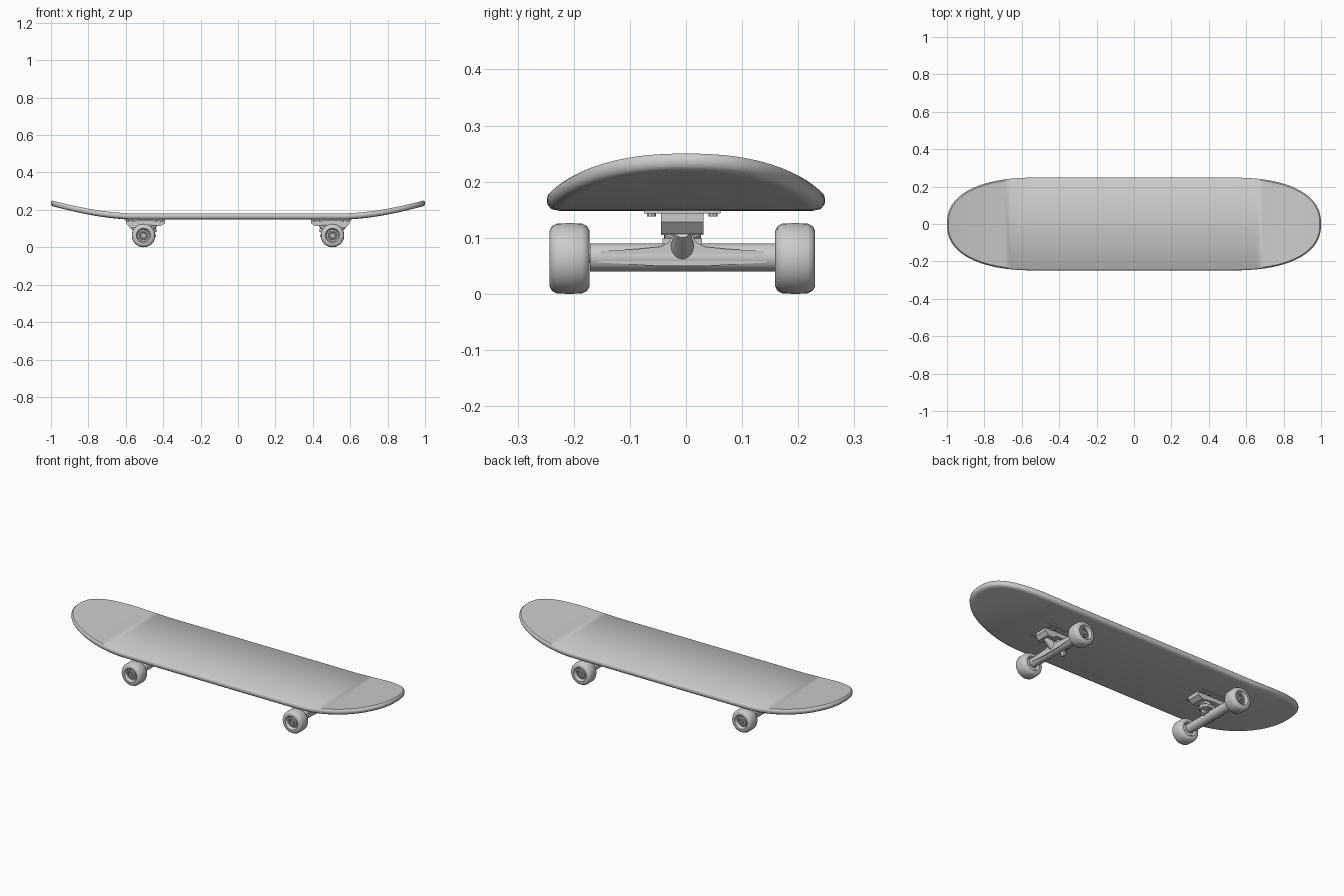
import bpy, bmesh, math
from mathutils import Vector

if "Cube" in bpy.data.objects:
    bpy.data.objects.remove(bpy.data.objects["Cube"])

CY = -0.0065      # trucks sit slightly off the deck centre line
TX, AZ = 0.505, 0.065   # truck distance from middle, axle height


def finish(bm, name, angle=35):
    bmesh.ops.remove_doubles(bm, verts=bm.verts, dist=1e-6)
    bmesh.ops.recalc_face_normals(bm, faces=bm.faces)
    me = bpy.data.meshes.new(name)
    bm.to_mesh(me)
    bm.free()
    ob = bpy.data.objects.new(name, me)
    bpy.context.collection.objects.link(ob)
    bpy.ops.object.select_all(action='DESELECT')
    bpy.context.view_layer.objects.active = ob
    ob.select_set(True)
    bpy.ops.object.shade_smooth_by_angle(angle=math.radians(angle))
    return ob


def lathe(name, origin, axis, profile, segs=24):
    """Closed solid of revolution; profile holds (distance along axis, radius)."""
    bm = bmesh.new()
    rot = Vector((0, 0, 1)).rotation_difference(Vector(axis).normalized())
    rings = []
    for d, r in profile:
        rings.append([bm.verts.new(Vector(origin) + rot @ Vector(
            (r * math.cos(2 * math.pi * i / segs), r * math.sin(2 * math.pi * i / segs), d)))
            for i in range(segs)])
    for a, b in zip(rings, rings[1:]):
        for i in range(segs):
            j = (i + 1) % segs
            bm.faces.new((a[i], a[j], b[j], b[i]))
    bm.faces.new(rings[0])
    bm.faces.new(rings[-1])
    return finish(bm, name)


def rod(name, p, q, r0, r1=None, segs=16):
    d = Vector(q) - Vector(p)
    return lathe(name, p, d, [(0, r0), (d.length, r0 if r1 is None else r1)], segs)


def extrude(name, pts, vec):
    """Prism from a planar outline."""
    bm = bmesh.new()
    f = bm.faces.new([bm.verts.new(p) for p in pts])
    ex = bmesh.ops.extrude_face_region(bm, geom=[f])
    bmesh.ops.translate(bm, vec=vec, verts=[v for v in ex['geom'] if isinstance(v, bmesh.types.BMVert)])
    return finish(bm, name)


# Deck: rounded outline, edge profile rings, ends swept upward
def rise(x):
    t = max(0, (abs(x) - 0.56) / 0.44)
    return 0.069 * t ** 1.7


def deck():
    bm = bmesh.new()
    n, p = 20, 2.35
    end = []
    for k in range(n + 1):
        a = math.pi / 2 * k / n
        end.append((0.52 + 0.48 * math.sin(a) ** (2 / p), 0.248 * math.cos(a) ** (2 / p) if k < n else 0.0))
    half = [(-x, y) for x, y in reversed(end)] + end
    m = len(half)
    rings = []
    for inset, z in ((0.022, 0.148), (0.008, 0.151), (0.001, 0.159), (0, 0.168),
                     (0.002, 0.177), (0.007, 0.181)):
        sx, sy = 1 - inset, 1 - inset / 0.248
        row = []
        for sgn, seq in ((1, half), (-1, half[-2:0:-1])):
            for x, y in seq:
                cx = math.copysign(abs(x) - inset * max(0, (abs(x) - 0.52) / 0.48), x)
                row.append(bm.verts.new((cx, sgn * y * sy, z + rise(x))))
        rings.append(row)
    total = len(rings[0])
    for a, b in zip(rings, rings[1:]):
        for i in range(total):
            j = (i + 1) % total
            bm.faces.new((a[i], a[j], b[j], b[i]))
    for r in (rings[0], rings[-1]):
        for i in range(m - 1):
            quad = []
            for v in (r[i], r[i + 1], r[(total - i - 1) % total], r[(total - i) % total]):
                if v not in quad:
                    quad.append(v)
            bm.faces.new(quad)
    return finish(bm, "deck", 40)


deck()

for s, end in ((-1, "left"), (1, "right")):
    def P(u, y, z):          # u points from the truck toward the nearer deck end
        return (s * (TX + u), CY + y, z)

    # Mounting plate, tapered block and bolts
    extrude(end + "_mounting_plate",
            [P(u, y, 0.143) for u, y in ((-0.115, -0.068), (0.102, -0.068), (0.102, 0.068), (-0.115, 0.068))],
            (0, 0, 0.006))
    extrude(end + "_base_block",
            [P(u, -0.038, z) for u, z in ((-0.115, 0.149), (-0.115, 0.128), (-0.09, 0.113), (-0.02, 0.120),
                                          (0.02, 0.120), (0.045, 0.105), (0.075, 0.107), (0.092, 0.128),
                                          (0.092, 0.149))], (0, 0.076, 0))
    for u in (-0.095, -0.06, 0.05, 0.085):
        for y in (-0.055, 0.055):
            rod(end + "_bolt", P(u, y, 0.138), P(u, y, 0.149), 0.008, segs=8)

    # Hanger: tube and flared web rising to the neck
    rod(end + "_hanger_tube", P(0, -0.165, AZ), P(0, 0.165, AZ), 0.025, segs=20)
    wing = [(0.15, 0.056), (0.145, 0.076), (0.08, 0.08), (0.04, 0.084), (0.024, 0.092), (0.016, 0.108)]
    outline = [P(-0.016, y, z) for y, z in wing] + [P(-0.016, -y, z) for y, z in reversed(wing)]
    outline += [P(-0.016, -0.05, 0.05), P(-0.016, 0.05, 0.05)]
    extrude(end + "_hanger_web", outline, (s * 0.04, 0, 0))
    rod(end + "_pivot_arm", P(0.0, 0, 0.072), P(0.062, 0, 0.112), 0.024, 0.014)

    # Kingpin with bushings
    lathe(end + "_bushings", P(-0.03, 0, 0.128), (-s * 0.35, 0, -1),
          [(0, 0.026), (0.018, 0.029), (0.02, 0.033), (0.032, 0.033), (0.034, 0.027),
           (0.05, 0.024), (0.052, 0.021), (0.056, 0.021)], 20)
    rod(end + "_kingpin_nut", P(-0.045, 0, 0.08), P(-0.056, 0, 0.052), 0.013, segs=6)
    extrude(end + "_hanger_yoke",
            [P(u, y, 0.085) for u, y in ((0.005, -0.035), (-0.05, -0.032), (-0.068, -0.015), (-0.068, 0.015),
                                         (-0.05, 0.032), (0.005, 0.035))], (0, 0, 0.014))

    # Wheels, bearings and axle nuts
    for d, side in ((-1, "front"), (1, "back")):
        c = P(0, d * 0.201, AZ - 0.002)
        outer = [(0.0, 0.063), (0.022, 0.0625), (0.031, 0.058), (0.0355, 0.050), (0.0355, 0.039),
                 (0.031, 0.035), (0.018, 0.032), (0.018, 0.004)]
        lathe(f"{end}_{side}_wheel", c, (0, d, 0), [(-a, r) for a, r in reversed(outer)] + outer[1:])
        lathe(f"{end}_{side}_bearing", c, (0, d, 0),
              [(0.012, 0.025), (0.024, 0.025), (0.026, 0.023), (0.026, 0.018), (0.021, 0.016)])
        x, y, z = c
        rod(f"{end}_{side}_axle_nut", (x, y + d * 0.012, z), (x, y + d * 0.030, z), 0.012, segs=6)
        rod(f"{end}_{side}_axle", (x, y - d * 0.05, z), (x, y + d * 0.034, z), 0.007, segs=12)
